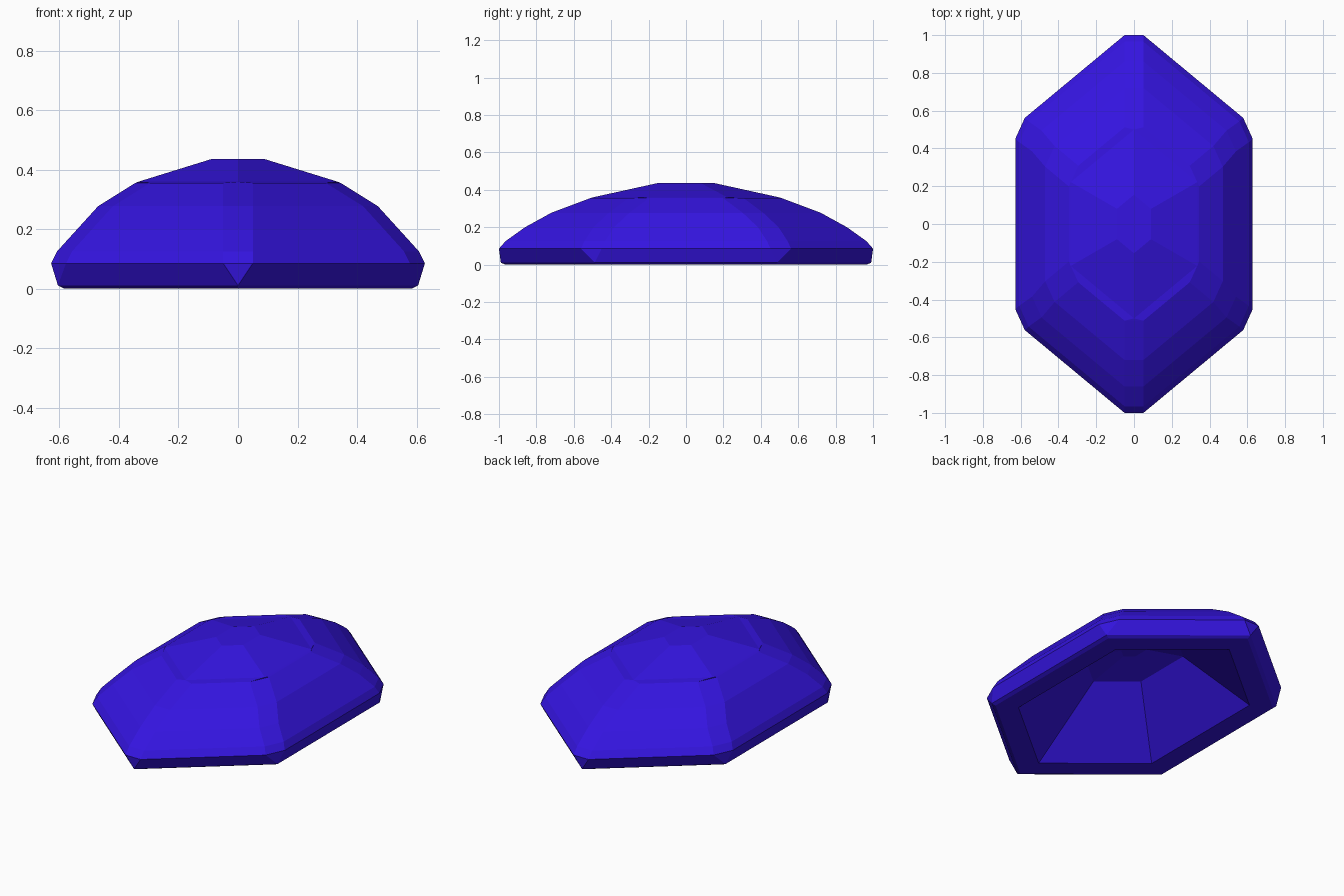
import bpy, bmesh

if "Cube" in bpy.data.objects:
    bpy.data.objects.remove(bpy.data.objects["Cube"])

SLOPE = 0.83  # slant of the end edges in plan


def ring_points(x, y, z, cut):
    """Elongated hexagon: half width x, half length y, corners chamfered by cut."""
    cy = y - SLOPE * (x - 2 * cut)
    quarter = [(x, cy - 2.2 * cut), (x - cut, cy), (cut, y)]
    pts = quarter + [(-a, b) for a, b in reversed(quarter)]
    pts += [(-a, -b) for a, b in pts]
    return [(a, b, z) for a, b in pts]


# half width, half length, height, corner chamfer: dome top to rim, then up into the hollow
rings = [
    (0.09, 0.155, 0.435, 0),
    (0.335, 0.50, 0.359, 0),
    (0.345, 0.512, 0.355, 0.05),
    (0.47, 0.72, 0.277, 0.05),
    (0.54, 0.86, 0.20, 0.05),
    (0.608, 0.965, 0.125, 0.05),
    (0.628, 1.0, 0.085, 0.05),
    (0.605, 0.99, 0.01, 0),
    (0.585, 0.965, 0.0, 0),
    (0.475, 0.81, 0.0, 0),
    (0.20, 0.345, 0.31, 0),
    (0.05, 0.09, 0.355, 0),
]

# gem shell: bridge the rings and cap both ends
bm = bmesh.new()
loops = [[bm.verts.new(p) for p in ring_points(*r)] for r in rings]
for a, b in zip(loops, loops[1:]):
    n = len(a)
    for i in range(n):
        j = (i + 1) % n
        bm.faces.new((a[i], b[i], b[j], a[j]))
bm.faces.new(loops[0])
bm.faces.new(loops[-1])
bmesh.ops.remove_doubles(bm, verts=bm.verts[:], dist=0.0005)
bmesh.ops.recalc_face_normals(bm, faces=bm.faces[:])
mesh = bpy.data.meshes.new("gem_shell")
bm.to_mesh(mesh)
bm.free()

gem = bpy.data.objects.new("gem_shell", mesh)
bpy.context.collection.objects.link(gem)

blue = bpy.data.materials.new("deep_blue")
blue.diffuse_color = (0.035, 0.007, 0.75, 1)
blue.use_nodes = True
blue.node_tree.nodes["Principled BSDF"].inputs["Base Color"].default_value = blue.diffuse_color
mesh.materials.append(blue)
